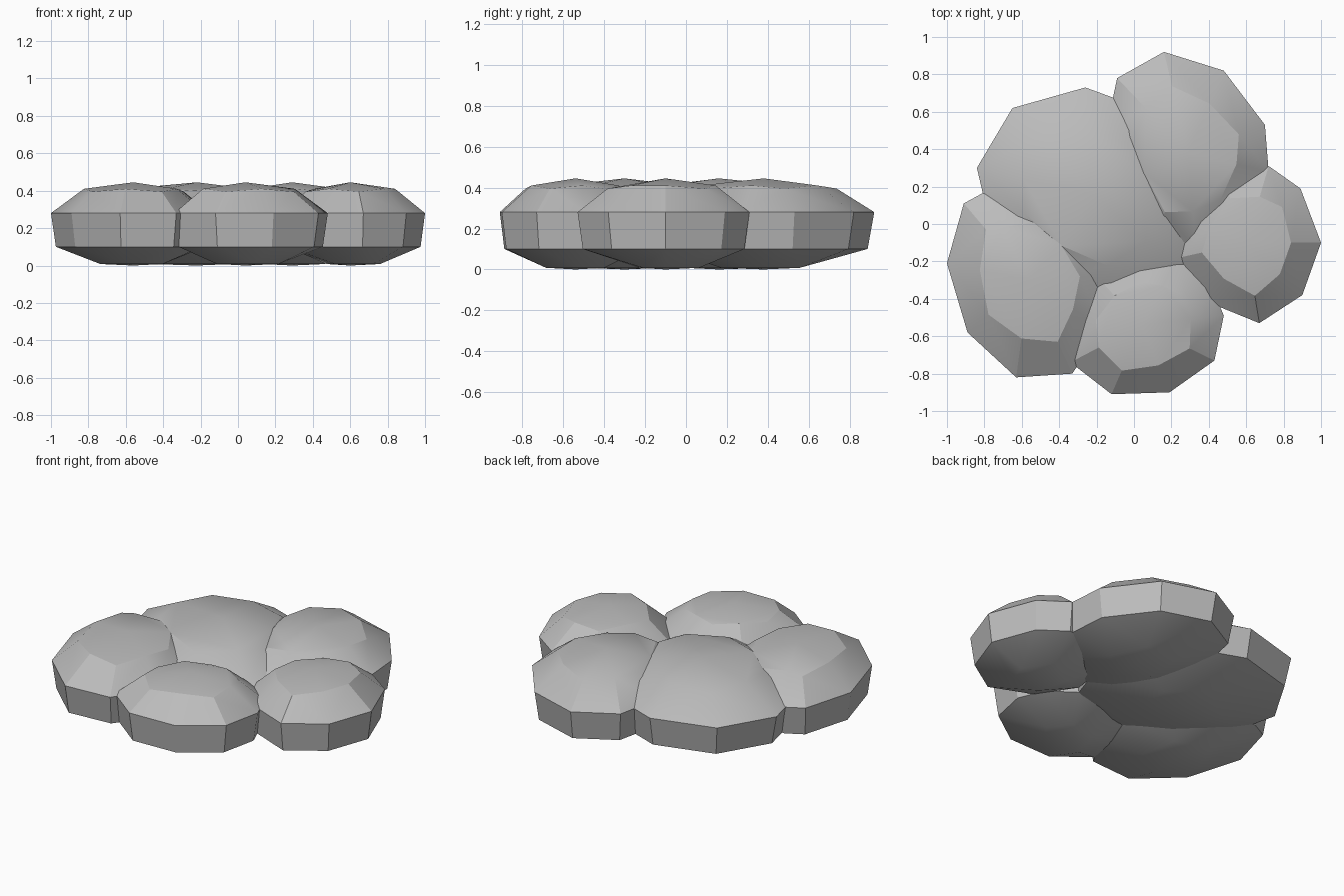
import bpy
import bmesh
import math
from mathutils import Vector

cube = bpy.data.objects.get("Cube")
if cube:
    bpy.data.objects.remove(cube)

stone_grey = bpy.data.materials.new("stone grey")
stone_grey.use_nodes = True
colour = (0.5, 0.5, 0.5, 1)
stone_grey.diffuse_color = colour
stone_grey.node_tree.nodes["Principled BSDF"].inputs["Base Color"].default_value = colour

# Heights shared by every stone
CROWN, SHOULDER, WAIST, FOOT, SOLE = 0.445, 0.41, 0.28, 0.1, 0.008


def make_stone(name, centre, outline):
    """Rounded flat stone: a convex skin over scaled copies of its waist outline."""
    middle = Vector(centre)
    bm = bmesh.new()

    def ring(points, scale, height):
        for point in points:
            spot = middle.lerp(Vector(point), scale)
            bm.verts.new((spot.x, spot.y, height))

    ring([centre], 1, CROWN)
    ring(outline[::2], 0.6, SHOULDER)
    ring(outline[1::2], 0.66, SHOULDER - 0.015)
    ring(outline, 1, WAIST)
    ring(outline, 0.94, FOOT)
    ring(outline[::2], 0.4, SOLE)
    ring([centre], 1, 0)

    hull = bmesh.ops.convex_hull(bm, input=bm.verts[:])
    spare = {v for v in hull["geom_interior"] + hull["geom_unused"]
             if isinstance(v, bmesh.types.BMVert)}
    bmesh.ops.delete(bm, geom=list(spare), context="VERTS")
    # Merge nearly flat triangles into broad chiselled facets
    bmesh.ops.dissolve_limit(bm, angle_limit=math.radians(3),
                             verts=bm.verts[:], edges=bm.edges[:])
    bmesh.ops.recalc_face_normals(bm, faces=bm.faces[:])
    mesh = bpy.data.meshes.new(name)
    bm.to_mesh(mesh)
    bm.free()
    mesh.materials.append(stone_grey)
    stone = bpy.data.objects.new(name, mesh)
    bpy.context.collection.objects.link(stone)

    # Soften the gentle facets, keep the strong ridges
    bpy.ops.object.select_all(action="DESELECT")
    stone.select_set(True)
    bpy.context.view_layer.objects.active = stone
    bpy.ops.object.shade_smooth_by_angle(angle=math.radians(25))


# Five overlapping stones, each with its crown and waist outline
make_stone("front_stone", (0.04, -0.54), [
    (-0.34, -0.74), (-0.12, -0.91), (0.19, -0.9), (0.43, -0.73), (0.48, -0.49),
    (0.41, -0.32), (0.23, -0.19), (0.03, -0.19), (-0.2, -0.28), (-0.33, -0.5)])
make_stone("right_stone", (-0.56, -0.3), [
    (-1, -0.21), (-0.89, -0.58), (-0.63, -0.82), (-0.33, -0.8), (-0.17, -0.56),
    (-0.15, -0.27), (-0.28, 0.02), (-0.52, 0.17), (-0.8, 0.17), (-0.91, 0.11)])
make_stone("back_right_stone", (-0.22, 0.16), [
    (-0.84, 0.3), (-0.65, 0.62), (-0.26, 0.73), (0.04, 0.62), (0.24, 0.32),
    (0.33, -0.02), (0.25, -0.26), (-0.1, -0.42), (-0.5, -0.3), (-0.77, 0)])
make_stone("back_left_stone", (0.29, 0.38), [
    (-0.09, 0.78), (0.16, 0.92), (0.48, 0.82), (0.7, 0.53), (0.72, 0.28),
    (0.55, 0), (0.33, -0.14), (0.1, -0.1), (-0.1, 0.2), (-0.15, 0.5)])
make_stone("left_stone", (0.6, -0.1), [
    (1, -0.1), (0.89, 0.19), (0.72, 0.31), (0.47, 0.26), (0.28, 0.05),
    (0.24, -0.18), (0.4, -0.42), (0.67, -0.53), (0.9, -0.38)])
